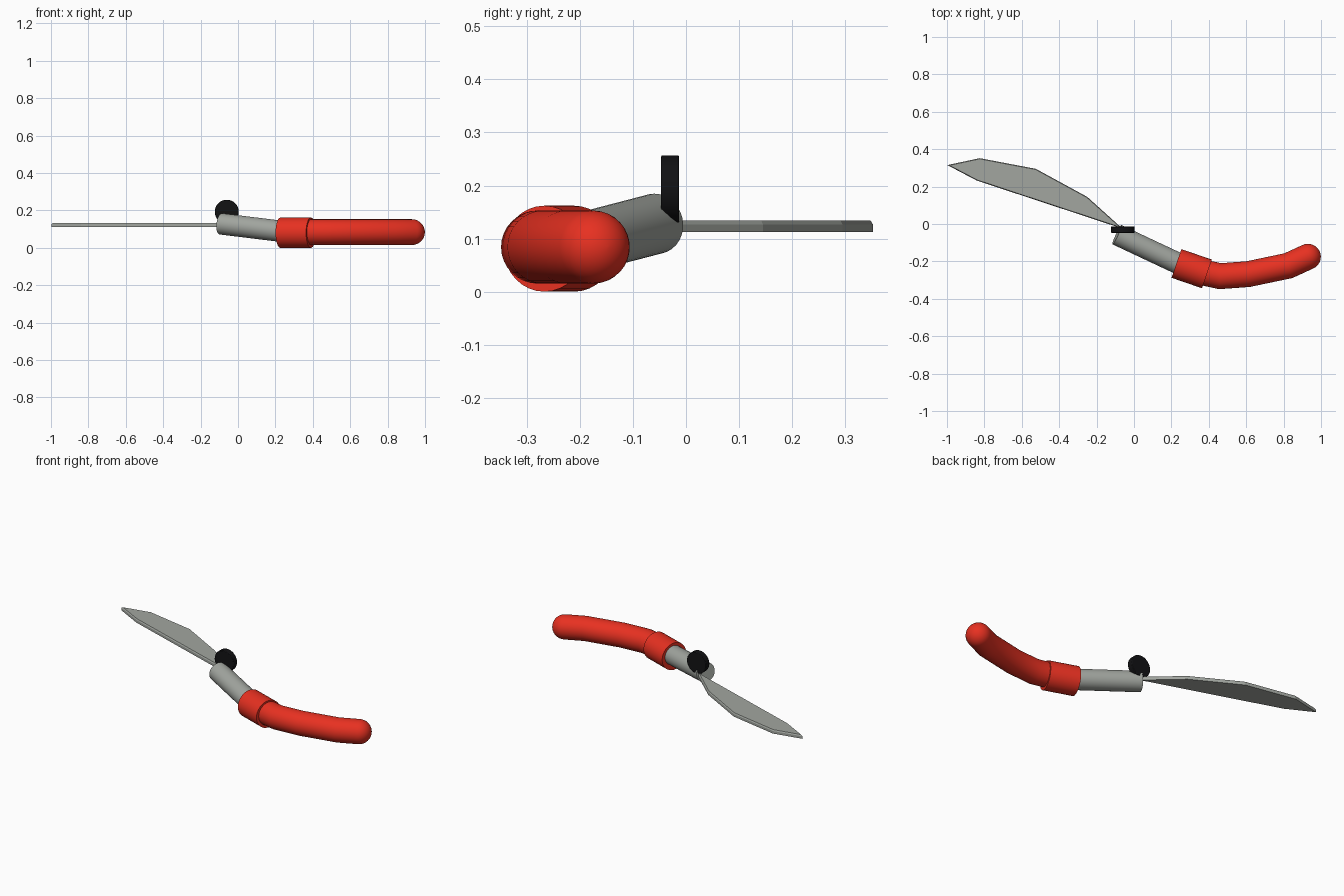
import bpy, bmesh, math
from mathutils import Vector

cube = bpy.data.objects.get("Cube")
if cube:
    bpy.data.objects.remove(cube, do_unlink=True)

SEGMENTS = 32


def material(name, color, roughness=0.5):
    mat = bpy.data.materials.new(name)
    mat.use_nodes = True
    mat.diffuse_color = (*color, 1)
    bsdf = mat.node_tree.nodes["Principled BSDF"]
    bsdf.inputs["Base Color"].default_value = (*color, 1)
    bsdf.inputs["Roughness"].default_value = roughness
    return mat


def finish(bm, name, mat, smooth=True):
    bmesh.ops.recalc_face_normals(bm, faces=bm.faces[:])
    mesh = bpy.data.meshes.new(name)
    bm.to_mesh(mesh)
    bm.free()
    obj = bpy.data.objects.new(name, mesh)
    bpy.context.collection.objects.link(obj)
    mesh.materials.append(mat)
    if smooth:
        bpy.ops.object.select_all(action="DESELECT")
        obj.select_set(True)
        bpy.context.view_layer.objects.active = obj
        bpy.ops.object.shade_smooth_by_angle(angle=math.radians(30))
    return obj


def tube(name, path, radius, mat, round_end=False):
    """Sweep a circle along a path with mitred joints; optional domed end."""
    pts = [Vector(p) for p in path]
    dirs = [(b - a).normalized() for a, b in zip(pts, pts[1:])]
    rings = []
    for i, p in enumerate(pts):
        before, after = dirs[max(i - 1, 0)], dirs[min(i, len(dirs) - 1)]
        tangent = (before + after).normalized()
        rings.append((p, tangent, radius, radius / tangent.dot(after)))
    if round_end:
        for k in range(1, 9):
            a = math.radians(min(k * 11.2, 88))
            r = radius * math.cos(a)
            rings.append((pts[-1] + dirs[-1] * radius * math.sin(a), dirs[-1], r, r))

    bm = bmesh.new()
    loops = []
    for center, tangent, r_up, r_side in rings:
        side = tangent.cross(Vector((0, 0, 1))).normalized()
        up = side.cross(tangent)
        loop = []
        for k in range(SEGMENTS):
            a = math.tau * k / SEGMENTS
            loop.append(bm.verts.new(center + side * r_side * math.cos(a) + up * r_up * math.sin(a)))
        loops.append(loop)
    for low, high in zip(loops, loops[1:]):
        for k in range(SEGMENTS):
            n = (k + 1) % SEGMENTS
            bm.faces.new((low[k], low[n], high[n], high[k]))
    bm.faces.new(loops[0])
    bm.faces.new(loops[-1])
    return finish(bm, name, mat)


red = material("red_grip", (0.8, 0.03, 0.015), 0.4)
steel = material("steel", (0.36, 0.38, 0.35), 0.4)
black = material("black_knob", (0.006, 0.006, 0.007))

# Curved grip with domed end
tube("handle", [(0.36, -0.257, 0.084), (0.46, -0.279, 0.084), (0.61, -0.268, 0.084),
                (0.825, -0.223, 0.084), (0.93, -0.175, 0.084)], 0.069, red, True)

# Thicker sleeve where the grip meets the shaft
tube("collar", [(0.227, -0.211, 0.081), (0.39, -0.267, 0.081)], 0.081, red)

# Tilted steel shaft
tube("ferrule", [(-0.091, -0.057, 0.128), (0.26, -0.222, 0.085)], 0.057, steel)

# Flat leaf-shaped blade with a chamfered upper rim
outline = [(-0.05, -0.035), (-0.25, 0.145), (-0.525, 0.295), (-0.825, 0.352),
           (-0.998, 0.315), (-0.84, 0.232), (-0.1, -0.012)]
bm = bmesh.new()
base = bm.faces.new([bm.verts.new((x, y, 0.112)) for x, y in outline])
top = bmesh.ops.extrude_face_region(bm, geom=[base], use_keep_orig=True)["geom"]
bmesh.ops.translate(bm, vec=(0, 0, 0.015), verts=[v for v in top if isinstance(v, bmesh.types.BMVert)])
bmesh.ops.recalc_face_normals(bm, faces=bm.faces[:])
cap = [f for f in top if isinstance(f, bmesh.types.BMFace)]
bmesh.ops.inset_region(bm, faces=cap, thickness=0.004, depth=0.007, use_even_offset=True)
finish(bm, "blade", steel, smooth=False)

# Round locking knob standing upright on the shaft
bpy.ops.mesh.primitive_cylinder_add(vertices=SEGMENTS, radius=0.064, depth=0.034,
                                    location=(-0.06, -0.03, 0.193),
                                    rotation=(math.pi / 2, 0, 0))
knob = bpy.context.object
knob.name = "locking_knob"
knob.data.materials.append(black)
bevel = knob.modifiers.new("rim", "BEVEL")
bevel.width = 0.003
bevel.segments = 2
bpy.ops.object.shade_smooth_by_angle(angle=math.radians(30))
